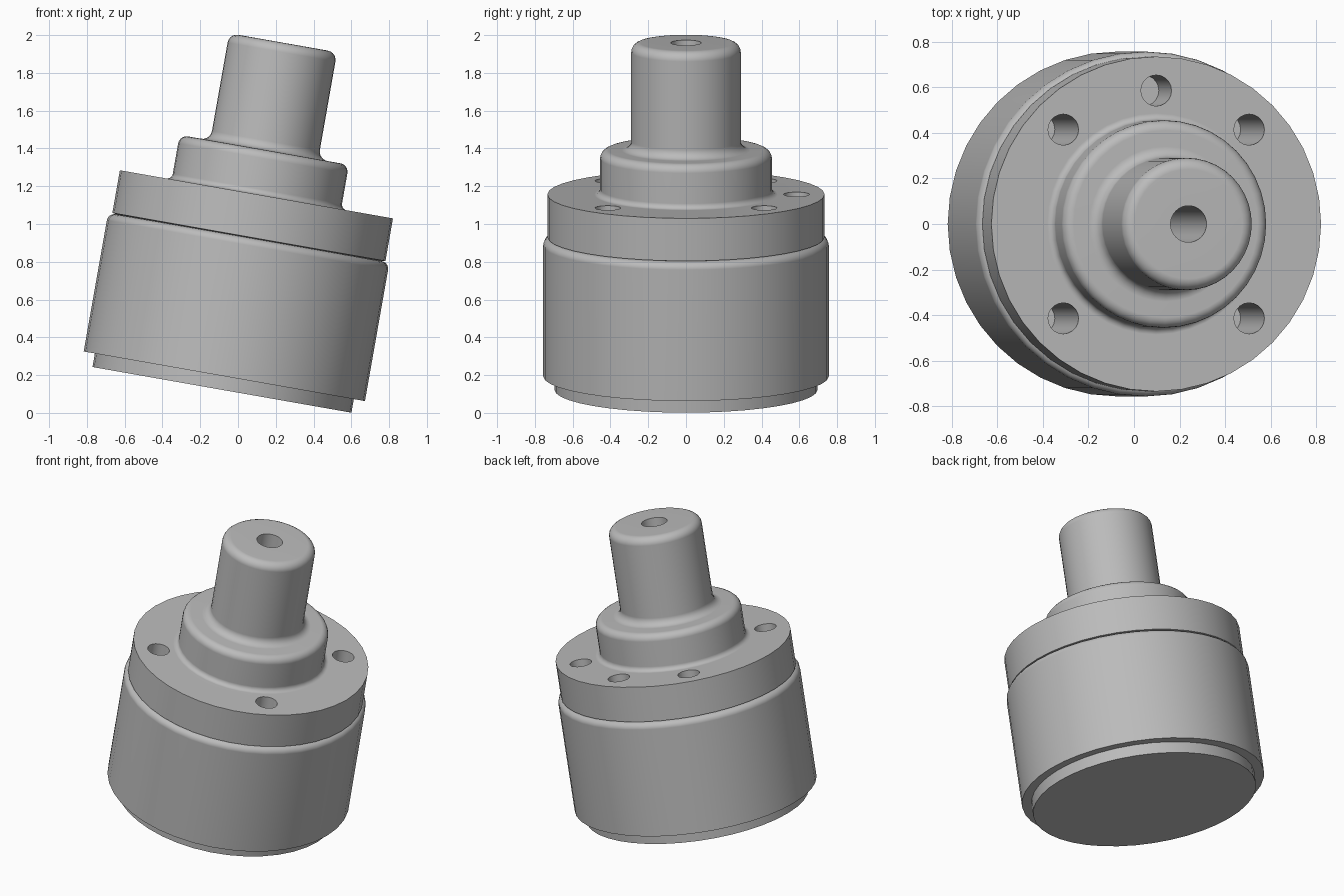
import bpy, bmesh, math
from mathutils import Vector, Matrix

SIDES = 40
TILT = Matrix.Translation((-0.085, 0, 0.122)) @ Matrix.Rotation(math.radians(10), 4, 'Y')

cube = bpy.data.objects.get("Cube")
if cube:
    bpy.data.objects.remove(cube, do_unlink=True)

steel = bpy.data.materials.new("grey_steel")
steel.use_nodes = True
GREY = (0.5, 0.5, 0.5, 1)
steel.diffuse_color = GREY
steel.node_tree.nodes["Principled BSDF"].inputs["Base Color"].default_value = GREY


def rounded(corners, steps=5):
    """Replace each (radius, height, fillet) corner by an arc of points."""
    pts = [Vector(c[:2]) for c in corners]
    out = []
    for i, (p, c) in enumerate(zip(pts, corners)):
        if c[2] == 0:
            out.append(p)
            continue
        a = (pts[i - 1] - p).normalized() * c[2]
        b = (pts[i + 1] - p).normalized() * c[2]
        for k in range(steps + 1):
            t = k / steps * math.pi / 2
            out.append(p + a * (1 - math.sin(t)) + b * (1 - math.cos(t)))
    return out


def lathe(name, profile, sides):
    """Turn a profile that starts and ends on the axis into a closed solid."""
    bm = bmesh.new()
    rings = []
    for r, z in profile:
        if r == 0:
            rings.append([bm.verts.new((0, 0, z))])
        else:
            rings.append([bm.verts.new((r * math.cos(math.tau * k / sides),
                                        r * math.sin(math.tau * k / sides), z))
                          for k in range(sides)])
    for low, high in zip(rings, rings[1:]):
        for k in range(sides):
            n = (k + 1) % sides
            if len(low) == 1:
                bm.faces.new((low[0], high[n], high[k]))
            elif len(high) == 1:
                bm.faces.new((low[k], low[n], high[0]))
            else:
                bm.faces.new((low[k], low[n], high[n], high[k]))
    bmesh.ops.recalc_face_normals(bm, faces=bm.faces)
    # Merge the fans of the end caps into single flat faces
    bmesh.ops.dissolve_verts(bm, verts=[r[0] for r in rings if len(r) == 1])
    mesh = bpy.data.meshes.new(name)
    bm.to_mesh(mesh)
    bm.free()
    mesh.materials.append(steel)
    obj = bpy.data.objects.new(name, mesh)
    bpy.context.collection.objects.link(obj)
    return obj


# Turned housing: spigot, drum, flange, boss and shaft with a centre bore
housing = lathe("flanged_housing", rounded([
    (0, 0, 0), (0.696, 0, 0),
    (0.696, 0.073, 0), (0.756, 0.073, 0),
    (0.756, 0.818, 0.04), (0.712, 0.818, 0),
    (0.734, 0.822, 0), (0.734, 1.051, 0),
    (0.455, 1.051, 0.03), (0.455, 1.29, 0.045),
    (0.29, 1.29, 0.05), (0.29, 1.866, 0.05),
    (0.08, 1.866, 0), (0.08, 0.9, 0), (0, 0.9, 0),
]), SIDES)

# Bolt holes in the flange, one of them shallow
cutters = []
for angle, depth in ((45, 0.6), (90, 0.32), (135, 0.6), (225, 0.6), (315, 0.6)):
    top = 1.1
    floor = 1.051 - depth
    cutter = lathe("bolt_hole_cutter",
                   [(0, floor), (0.068, floor), (0.068, top), (0, top)], 20)
    a = math.radians(angle)
    cutter.data.transform(Matrix.Translation(
        (0.585 * math.cos(a), 0.585 * math.sin(a), 0)))
    cutter.hide_render = True
    cutters.append(cutter)

bpy.ops.object.select_all(action='DESELECT')
bpy.context.view_layer.objects.active = housing
housing.select_set(True)
for cutter in cutters:
    mod = housing.modifiers.new("bolt_hole", 'BOOLEAN')
    mod.operation = 'DIFFERENCE'
    mod.solver = 'EXACT'
    mod.object = cutter
    bpy.ops.object.modifier_apply(modifier=mod.name)
    bpy.data.objects.remove(cutter, do_unlink=True)

# Smooth walls and fillets, crisp machined edges
bpy.ops.object.shade_smooth_by_angle(angle=math.radians(30))
weighted = housing.modifiers.new("even_shading", 'WEIGHTED_NORMAL')
weighted.keep_sharp = True

# Lean the whole part to its left
housing.matrix_world = TILT
